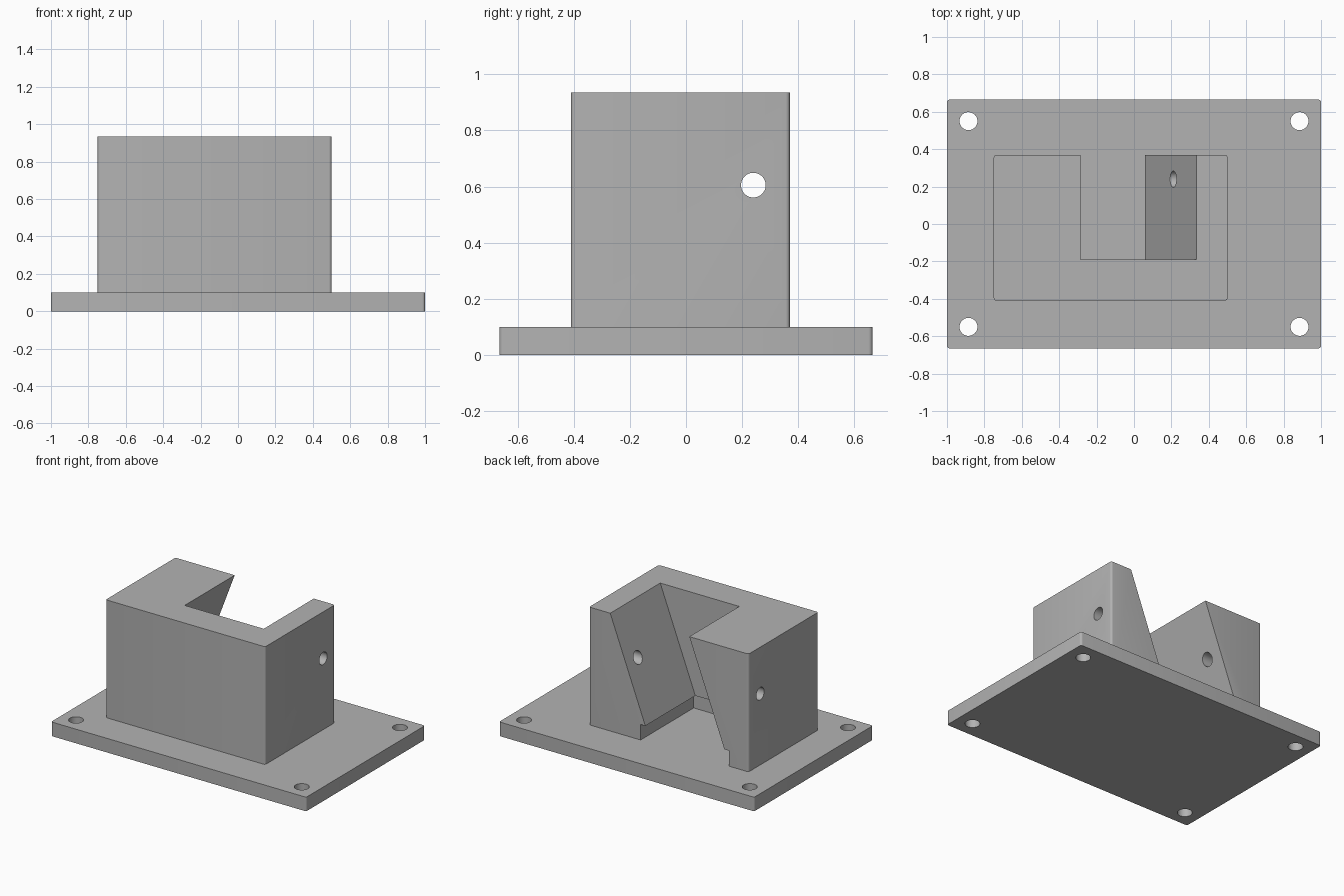
import bpy
import bmesh
from math import radians
from mathutils import Matrix

cube = bpy.data.objects.get("Cube")
if cube:
    bpy.data.objects.remove(cube, do_unlink=True)

# Single grey finish
grey = bpy.data.materials.new("mid_grey")
grey.use_nodes = True
GREY = (0.45, 0.45, 0.45, 1)
grey.diffuse_color = GREY
grey.node_tree.nodes["Principled BSDF"].inputs["Base Color"].default_value = GREY


def make_object(name, bm):
    mesh = bpy.data.meshes.new(name)
    bmesh.ops.recalc_face_normals(bm, faces=bm.faces)
    bm.to_mesh(mesh)
    bm.free()
    mesh.materials.append(grey)
    obj = bpy.data.objects.new(name, mesh)
    bpy.context.collection.objects.link(obj)
    return obj


def box(name, lo, hi, radius=0):
    """Box between two corners, with optional rounded upright edges."""
    bm = bmesh.new()
    bmesh.ops.create_cube(bm, size=1)
    for v in bm.verts:
        v.co = [hi[i] if v.co[i] > 0 else lo[i] for i in range(3)]
    if radius:
        upright = [e for e in bm.edges
                   if abs(e.verts[0].co.z - e.verts[1].co.z) > 0.01]
        bmesh.ops.bevel(bm, geom=upright, offset=radius, segments=4,
                        profile=0.5, affect='EDGES')
    return make_object(name, bm)


def prism(name, profile, y0, y1):
    """Extrude an x-z outline along y."""
    bm = bmesh.new()
    face = bm.faces.new([bm.verts.new((x, y0, z)) for x, z in profile])
    out = bmesh.ops.extrude_face_region(bm, geom=[face])
    moved = [g for g in out["geom"] if isinstance(g, bmesh.types.BMVert)]
    bmesh.ops.translate(bm, verts=moved, vec=(0, y1 - y0, 0))
    return make_object(name, bm)


def rod(name, centre, radius, depth, along_x=False):
    bm = bmesh.new()
    turn = Matrix.Rotation(radians(90), 4, 'Y') if along_x else Matrix()
    bmesh.ops.create_cone(bm, cap_ends=True, segments=40, radius1=radius,
                          radius2=radius, depth=depth,
                          matrix=Matrix.Translation(centre) @ turn)
    return make_object(name, bm)


def cut(target, cutter):
    mod = target.modifiers.new(cutter.name, 'BOOLEAN')
    mod.operation = 'DIFFERENCE'
    mod.solver = 'EXACT'
    mod.object = cutter
    bpy.context.view_layer.objects.active = target
    bpy.ops.object.modifier_apply(modifier=mod.name)
    bpy.data.objects.remove(cutter, do_unlink=True)


# Base plate with four corner screw holes
BASE_TOP = 0.1
plate = box("base_plate", (-1, -0.665, 0), (1, 0.665, BASE_TOP), 0.015)
for sx in (-1, 1):
    for sy in (-1, 1):
        cut(plate, rod("screw_hole", (sx * 0.885, sy * 0.55, 0.05), 0.048, 0.4))

# Upright holder block
TOP = 0.935
block = box("holder_block", (-0.75, -0.41, BASE_TOP), (0.5, 0.37, TOP), 0.015)

# Leaning slot, open at the back and top
LEDGE = 0.21
LEAN = 0.275 / (TOP - LEDGE)
z_low, z_high = LEDGE - 0.05, TOP + 0.1
profile = []
for x, z in ((-0.56, z_low), (0.06, z_low), (0.06, z_high), (-0.56, z_high)):
    profile.append((x + (z - LEDGE) * LEAN, z))
cut(block, prism("slot", profile, -0.19, 0.6))

# Wider recess at the foot of the slot
cut(block, box("foot_recess", (-0.595, -0.225, 0), (0.097, 0.6, LEDGE)))

# Cross pin hole through both cheeks
cut(block, rod("pin_hole", (-0.125, 0.24, 0.605), 0.044, 2, along_x=True))

# Smooth only the rounded corners and hole walls
for obj in (plate, block):
    bpy.ops.object.select_all(action='DESELECT')
    obj.select_set(True)
    bpy.context.view_layer.objects.active = obj
    bpy.ops.object.shade_smooth_by_angle(angle=radians(30))
